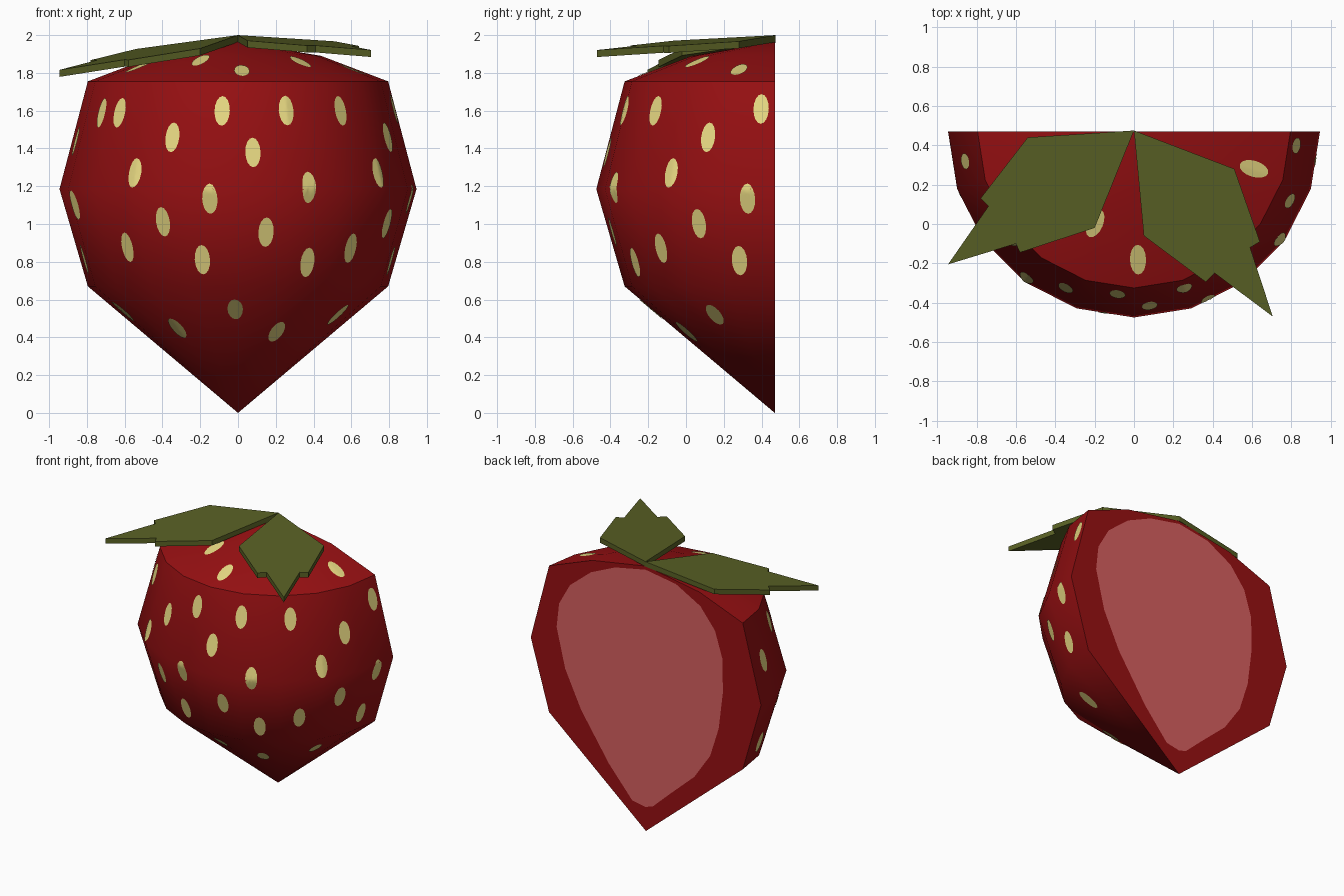
import bpy, bmesh, math
from mathutils import Vector
from mathutils.bvhtree import BVHTree

if "Cube" in bpy.data.objects:
    bpy.data.objects.remove(bpy.data.objects["Cube"])

CUT_Y = 0.47  # plane of the cut face; the fruit axis lies in it


def material(name, rgb):
    m = bpy.data.materials.new(name)
    m.diffuse_color = (*rgb, 1)
    m.use_nodes = True
    m.node_tree.nodes["Principled BSDF"].inputs["Base Color"].default_value = m.diffuse_color
    return m


RED = material("strawberry_red", (0.31, 0.005, 0.006))
PINK = material("flesh_pink", (0.68, 0.115, 0.115))
SEED = material("seed_yellow", (0.79, 0.68, 0.22))
GREEN = material("leaf_green", (0.10, 0.118, 0.018))


def finish(bm, name, mat, smooth=False):
    me = bpy.data.meshes.new(name)
    bm.to_mesh(me)
    ob = bpy.data.objects.new(name, me)
    bpy.context.collection.objects.link(ob)
    me.materials.append(mat)
    if smooth:
        bpy.ops.object.select_all(action='DESELECT')
        ob.select_set(True)
        bpy.context.view_layer.objects.active = ob
        bpy.ops.object.shade_smooth_by_angle(angle=math.radians(45))
    return ob


# Half fruit: profile spun through half a turn, then capped at the cut
PROFILE = [(0, 0), (0.795, 0.67), (0.945, 1.185), (0.795, 1.755), (0.44, 1.89), (0, 1.965)]
bm = bmesh.new()
vs = [bm.verts.new((r, CUT_Y, z)) for r, z in PROFILE]
es = [bm.edges.new(p) for p in zip(vs, vs[1:])]
bmesh.ops.spin(bm, geom=vs + es, cent=(0, CUT_Y, 0), axis=(0, 0, 1),
               angle=-math.pi, steps=10, use_duplicate=False)
bmesh.ops.remove_doubles(bm, verts=bm.verts[:], dist=1e-4)
bmesh.ops.holes_fill(bm, edges=[e for e in bm.edges if e.is_boundary], sides=0)
bmesh.ops.recalc_face_normals(bm, faces=bm.faces[:])
surface = BVHTree.FromBMesh(bm)
finish(bm, "half_fruit", RED, smooth=True)

# Seeds: (angle from the front in degrees, height), laid onto the skin
SEEDS = [(-60, 1.59), (-48.7, 1.59), (-5.8, 1.6), (17.8, 1.6), (40.7, 1.6), (85, 1.61),
         (-23.6, 1.46), (-80, 1.44), (5.1, 1.38), (66, 1.46), (-36.3, 1.27), (23.8, 1.2),
         (53.5, 1.27), (81, 1.13), (-9.3, 1.13), (-70, 1.1), (-26.6, 1.01), (9.8, 0.955),
         (63, 1.0), (-43.6, 0.875), (-13.1, 0.81), (26.4, 0.795), (44.7, 0.87), (77, 0.805),
         (-78, 0.81), (-1.3, 0.55), (-72, 0.54), (-37, 0.45), (23.7, 0.43), (59, 0.52),
         (-23, 1.865), (1.8, 1.81), (38.8, 1.857), (72.7, 1.815), (-62, 1.83)]
bm = bmesh.new()
for deg, z in SEEDS:
    a = math.radians(deg)
    out = Vector((math.sin(a), -math.cos(a), 0))
    (r0, z0), (r1, z1) = next(s for s in zip(PROFILE, PROFILE[1:]) if s[0][1] <= z <= s[1][1])
    r = r0 + (r1 - r0) * (z - z0) / (z1 - z0)
    up = (out * (r1 - r0) + Vector((0, 0, z1 - z0))).normalized()
    side = Vector((math.cos(a), math.sin(a), 0))
    n = side.cross(up).normalized()
    if n.dot(out) < 0:
        n = -n
    centre = Vector((0, CUT_Y, z)) + out * r

    def on_skin(u, v):
        p = centre + side * u + up * v
        hit = surface.ray_cast(p + n * 0.1, -n)[0]
        return bm.verts.new((hit or p) + n * 0.004)

    mid, rings = on_skin(0, 0), []
    for k in (0.35, 0.7, 1.0):
        rings.append([on_skin(0.041 * k * math.cos(t * math.pi / 8),
                              0.081 * k * math.sin(t * math.pi / 8)) for t in range(16)])
    for i in range(16):
        j = (i + 1) % 16
        bm.faces.new((mid, rings[0][i], rings[0][j]))
        for p, q in zip(rings, rings[1:]):
            bm.faces.new((p[i], q[i], q[j], p[j]))
finish(bm, "seeds", SEED, smooth=True)

# Pale flesh on the cut face: a thin plate
FLESH = [(0, .18), (.11, .2), (.3, .42), (.53, .76), (.66, 1.03), (.73, 1.32), (.71, 1.5),
         (.62, 1.66), (.45, 1.8), (.25, 1.89), (0, 1.94), (-.25, 1.9), (-.45, 1.79),
         (-.57, 1.64), (-.63, 1.45), (-.635, 1.2), (-.6, .92), (-.53, .7), (-.4, .51),
         (-.2, .33), (-.06, .2)]
bm = bmesh.new()
f = bm.faces.new([bm.verts.new((x, CUT_Y + 0.004, z)) for x, z in FLESH])
f.normal_update()
if f.normal.y < 0:
    f.normal_flip()
finish(bm, "flesh", PINK)


# Leaves: flat slabs tilted down from the stem point
def leaf(name, outline, slope_x, slope_y, thick=0.037):
    bm = bmesh.new()
    f = bm.faces.new([bm.verts.new((x, y, 2 + slope_x * x + slope_y * (y - 0.475)))
                      for x, y in outline])
    ext = bmesh.ops.extrude_face_region(bm, geom=[f], use_keep_orig=True)
    bmesh.ops.translate(bm, vec=(0, 0, -thick),
                        verts=[g for g in ext["geom"] if isinstance(g, bmesh.types.BMVert)])
    bmesh.ops.recalc_face_normals(bm, faces=bm.faces[:])
    finish(bm, name, GREEN)


leaf("leaf_left", [(0, .475), (-.54, .44), (-.78, .13), (-.74, .09), (-.945, -.205),
                   (-.6, -.1), (-.58, -.145), (-.2, -.02)], 0.13, 0.09)
leaf("leaf_right", [(0, .475), (.51, .28), (.64, -.09), (.59, -.12), (.705, -.47),
                    (.41, -.25), (.365, -.295), (.05, -.06)], -0.045, 0.05)
